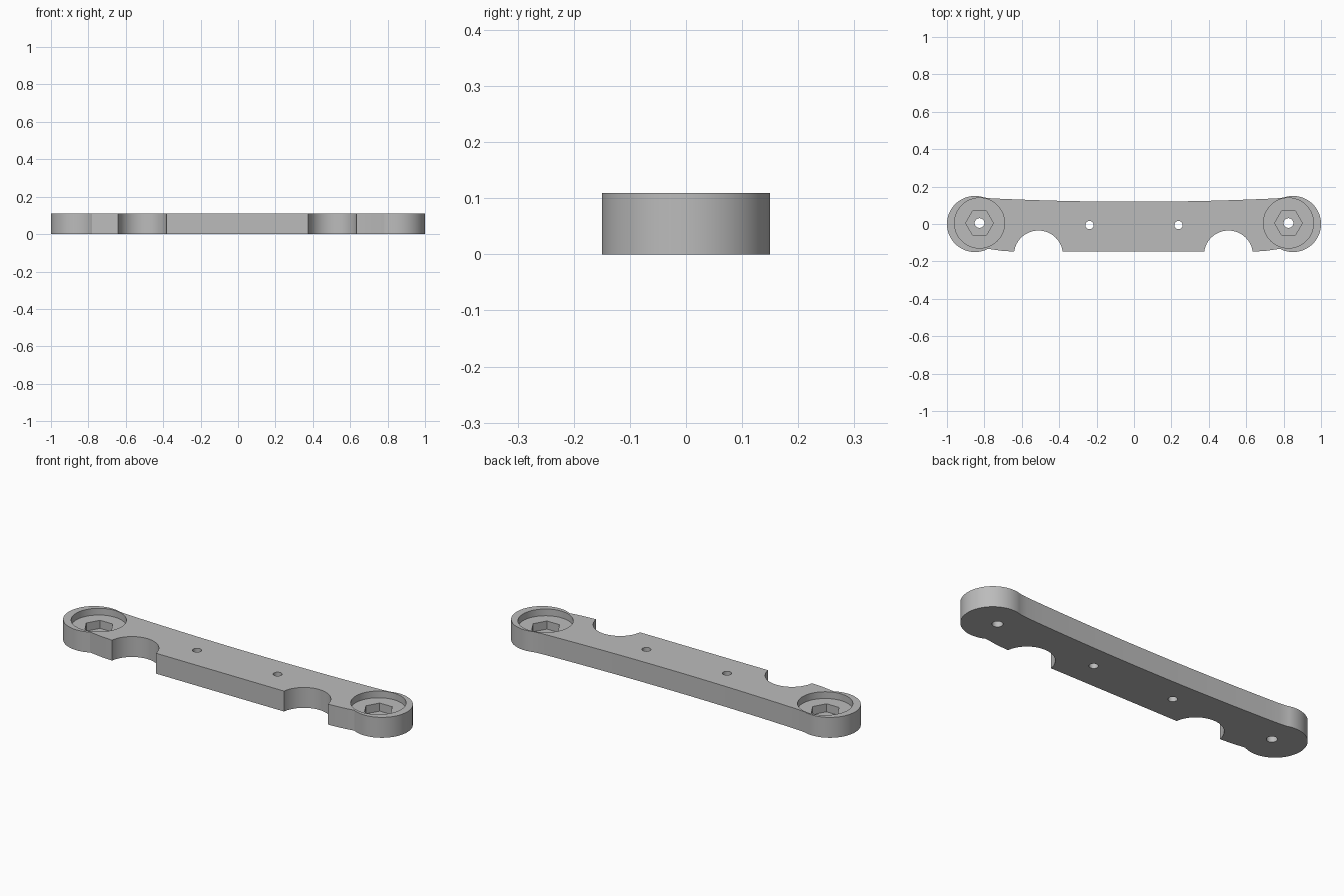
import bpy, bmesh, math
from mathutils import Matrix

cube = bpy.data.objects.get("Cube")
if cube:
    bpy.data.objects.remove(cube, do_unlink=True)

HEIGHT = 0.109
BOTTOM = -0.148

grey = bpy.data.materials.new("plain_grey")
grey.use_nodes = True
grey.diffuse_color = (0.5, 0.5, 0.5, 1)
grey.node_tree.nodes["Principled BSDF"].inputs["Base Color"].default_value = (0.5, 0.5, 0.5, 1)


def add_object(name, bm):
    bmesh.ops.recalc_face_normals(bm, faces=bm.faces)
    mesh = bpy.data.meshes.new(name)
    bm.to_mesh(mesh)
    bm.free()
    mesh.materials.append(grey)
    obj = bpy.data.objects.new(name, mesh)
    bpy.context.collection.objects.link(obj)
    return obj


# Outline: right half of the lower edge and round end, then the bowed back edge
right = [(0.64, BOTTOM), (0.71, -0.143)]
steps = 48
for i in range(steps + 1):
    a = math.radians(-117.8 + i * (109.5 + 117.8) / steps)
    right.append((0.85 + 0.15 * math.cos(a), 0.15 * math.sin(a)))
back = []
for i in range(25):
    x = 0.76 * (1 - i / 12)
    back.append((x, 0.119 + 0.018 * (x / 0.76) ** 2))
left = [(-x, y) for x, y in reversed(right)]

bm = bmesh.new()
face = bm.faces.new([bm.verts.new((x, y, 0)) for x, y in right + back + left])
top = bmesh.ops.extrude_face_region(bm, geom=[face])["geom"]
bmesh.ops.translate(bm, vec=(0, 0, HEIGHT),
                    verts=[v for v in top if isinstance(v, bmesh.types.BMVert)])
bar = add_object("mounting_bar", bm)


def cut(name, x, y, radius, floor, sides=48):
    """Cut a vertical pocket from above down to the given floor height."""
    ceiling = HEIGHT + 0.05
    bm = bmesh.new()
    bmesh.ops.create_cone(bm, cap_ends=True, segments=sides, radius1=radius,
                          radius2=radius, depth=ceiling - floor,
                          matrix=Matrix.Translation((x, y, (ceiling + floor) / 2))
                          @ Matrix.Rotation(math.pi / 2, 4, "Z"))
    cutter = add_object(name, bm)
    cutter.hide_render = True
    mod = bar.modifiers.new(name, "BOOLEAN")
    mod.operation = "DIFFERENCE"
    mod.solver = "EXACT"
    mod.object = cutter
    bpy.context.view_layer.objects.active = bar
    bpy.ops.object.modifier_apply(modifier=name)
    bpy.data.objects.remove(cutter, do_unlink=True)


for side in (-1, 1):
    # Stepped bolt seat in each end: round recess, hexagon pocket, through hole
    cut("round_recess", side * 0.826, 0.005, 0.134, 0.073, 64)
    cut("hexagon_pocket", side * 0.826, 0.005, 0.074, 0.03, 6)
    cut("bolt_hole", side * 0.826, 0.005, 0.026, -0.05, 32)
    # Small screw hole and front notch
    cut("screw_hole", side * 0.238, -0.006, 0.022, -0.05, 32)
    cut("front_notch", side * 0.508 - 0.003, -0.166, 0.131, -0.05, 64)

# Smooth curved walls, keeping edges crisp
bpy.ops.object.select_all(action="DESELECT")
bar.select_set(True)
bpy.context.view_layer.objects.active = bar
bpy.ops.object.shade_smooth_by_angle(angle=math.radians(25))
